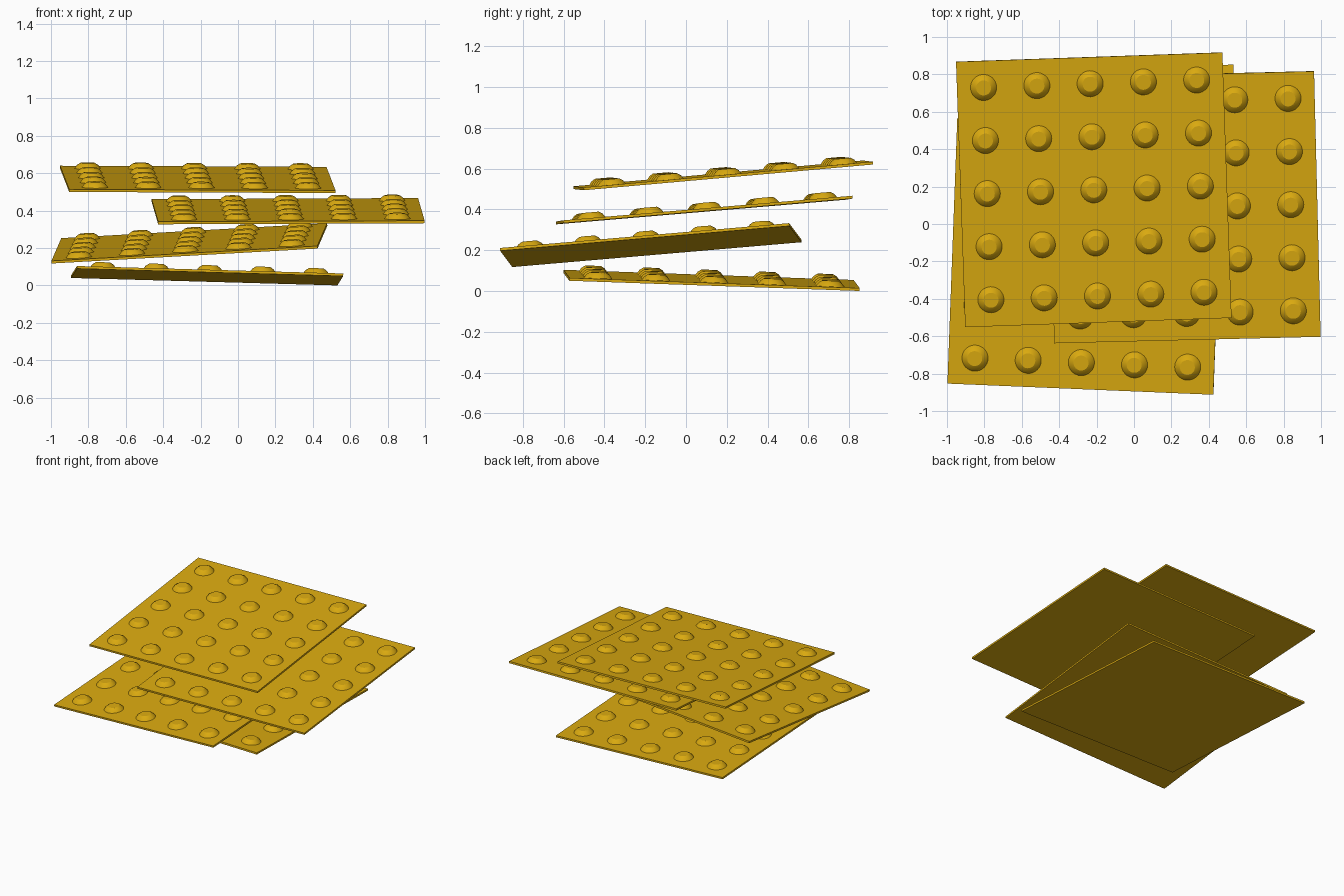
import bpy
import bmesh
import math
from mathutils import Matrix, Vector

if "Cube" in bpy.data.objects:
    bpy.data.objects.remove(bpy.data.objects["Cube"], do_unlink=True)

SIDE = 1.425
THICK = 0.014
STUDS = 5
SEGMENTS = 32
STUD_PROFILE = [(0.07, -0.002), (0.07, 0.0), (0.057, 0.017), (0.04, 0.028)]

# Single yellow finish
yellow = bpy.data.materials.new("golden_yellow")
yellow.use_nodes = True
colour = (0.70, 0.40, 0.005, 1.0)
yellow.diffuse_color = colour
shader = next(n for n in yellow.node_tree.nodes if n.type == "BSDF_PRINCIPLED")
shader.inputs["Base Color"].default_value = colour
shader.inputs["Roughness"].default_value = 0.6


def add_stud(bm, x, y):
    """Truncated dome turned from the stud profile."""
    rings = []
    for radius, height in STUD_PROFILE:
        ring = []
        for i in range(SEGMENTS):
            a = math.tau * i / SEGMENTS
            ring.append(bm.verts.new((x + radius * math.cos(a),
                                      y + radius * math.sin(a),
                                      THICK / 2 + height)))
        rings.append(ring)
    for low, high in zip(rings, rings[1:]):
        for i in range(SEGMENTS):
            j = (i + 1) % SEGMENTS
            bm.faces.new((low[i], low[j], high[j], high[i]))
    bm.faces.new(rings[-1])


def make_tile_mesh():
    bm = bmesh.new()
    # Thin square slab
    bmesh.ops.create_cube(bm, size=1, matrix=Matrix.Diagonal((SIDE, SIDE, THICK, 1)))
    # Square grid of studs
    pitch = SIDE / STUDS
    middle = (STUDS - 1) / 2
    for row in range(STUDS):
        for col in range(STUDS):
            add_stud(bm, (col - middle) * pitch, (row - middle) * pitch)
    mesh = bpy.data.meshes.new("studded_tile")
    bm.to_mesh(mesh)
    bm.free()
    mesh.materials.append(yellow)
    return mesh


def place_tile(name, mesh, centre, yaw, rise_x, rise_y):
    """Place a tile by its centre, turn, and slope along each side."""
    a = math.radians(yaw)
    u = Vector((math.cos(a), math.sin(a), rise_x)).normalized()
    v = Vector((-math.sin(a), math.cos(a), rise_y))
    n = u.cross(v).normalized()
    v = n.cross(u)
    tile = bpy.data.objects.new(name, mesh)
    bpy.context.collection.objects.link(tile)
    tile.matrix_world = Matrix.Translation(centre) @ Matrix((u, v, n)).transposed().to_4x4()
    return tile


# Loose stack of four tiles
tile_mesh = make_tile_mesh()
tiles = [
    place_tile("bottom_tile", tile_mesh, (-0.165, 0.125, 0.052), 1.2, -0.028, -0.035),
    place_tile("lower_middle_tile", tile_mesh, (-0.26, -0.173, 0.225), -2.4, 0.056, 0.086),
    place_tile("upper_middle_tile", tile_mesh, (0.268, 0.09, 0.397), 1.4, 0.004, 0.085),
    place_tile("top_tile", tile_mesh, (-0.215, 0.183, 0.567), 2.0, -0.004, 0.089),
]

# Smooth stud sides, crisp rims and slab edges
bpy.ops.object.select_all(action="DESELECT")
tiles[0].select_set(True)
bpy.context.view_layer.objects.active = tiles[0]
bpy.ops.object.shade_smooth_by_angle(angle=math.radians(28))
